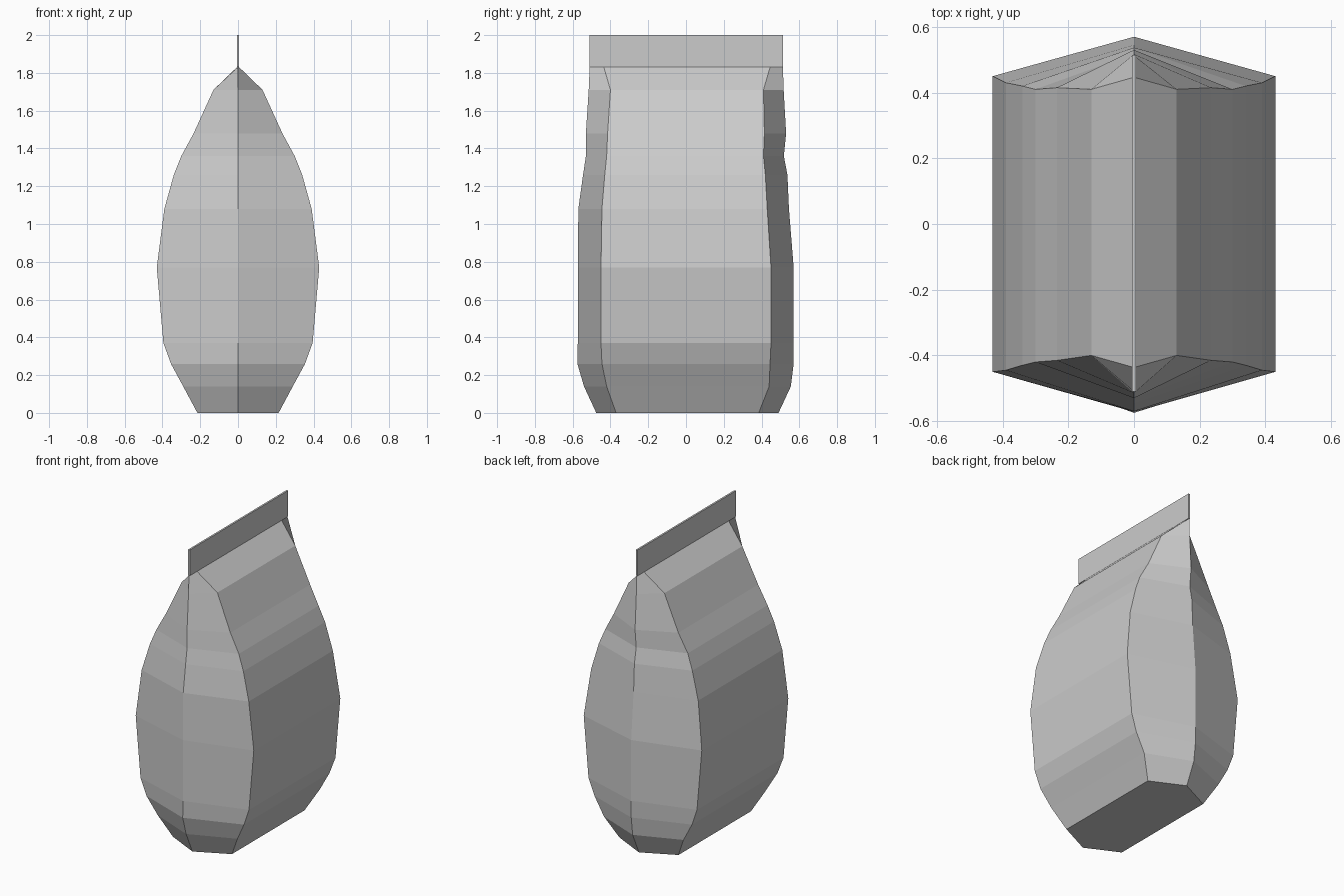
import bpy
import bmesh

default = bpy.data.objects.get("Cube")
if default:
    bpy.data.objects.remove(default, do_unlink=True)

foil = bpy.data.materials.new("plain grey foil")
foil.use_nodes = True
grey = (0.6, 0.6, 0.6, 1)
foil.diffuse_color = grey
foil.node_tree.nodes["Principled BSDF"].inputs["Base Color"].default_value = grey

# Bag levels: z, half width, front ridge, front corner, back corner, back ridge
LEVELS = [
    (0.00, 0.215, -0.475, -0.37, 0.385, 0.49),
    (0.14, 0.29, -0.54, -0.42, 0.44, 0.555),
    (0.26, 0.355, -0.575, -0.445, 0.445, 0.57),
    (0.37, 0.395, -0.573, -0.45, 0.45, 0.57),
    (0.77, 0.43, -0.572, -0.45, 0.45, 0.57),
    (1.08, 0.39, -0.57, -0.445, 0.43, 0.545),
    (1.26, 0.34, -0.545, -0.43, 0.42, 0.537),
    (1.36, 0.30, -0.53, -0.42, 0.41, 0.518),
    (1.48, 0.235, -0.53, -0.415, 0.415, 0.53),
    (1.71, 0.13, -0.515, -0.40, 0.41, 0.517),
    (1.83, 0.006, -0.51, -0.435, 0.445, 0.513),
]


def finish(bm, name):
    bmesh.ops.recalc_face_normals(bm, faces=bm.faces)
    mesh = bpy.data.meshes.new(name)
    bm.to_mesh(mesh)
    bm.free()
    mesh.materials.append(foil)
    obj = bpy.data.objects.new(name, mesh)
    bpy.context.collection.objects.link(obj)


# Bag body: six-sided rings joined into flat bands, with pleated ends
bm = bmesh.new()
rings = []
for z, w, front, front_corner, back_corner, back in LEVELS:
    outline = [(0, front), (w, front_corner), (w, back_corner),
               (0, back), (-w, back_corner), (-w, front_corner)]
    rings.append([bm.verts.new((x, y, z)) for x, y in outline])
for low, high in zip(rings, rings[1:]):
    for i in range(6):
        j = (i + 1) % 6
        bm.faces.new((low[i], low[j], high[j], high[i]))
bm.faces.new(rings[0][::-1])
bm.faces.new(rings[-1])
finish(bm, "bag_body")

# Flat sealed strip along the top
bm = bmesh.new()
bmesh.ops.create_cube(bm, size=1)
bmesh.ops.scale(bm, vec=(0.012, 1.024, 0.17), verts=bm.verts)
bmesh.ops.translate(bm, vec=(0, 0.002, 1.915), verts=bm.verts)
finish(bm, "top_seal")
